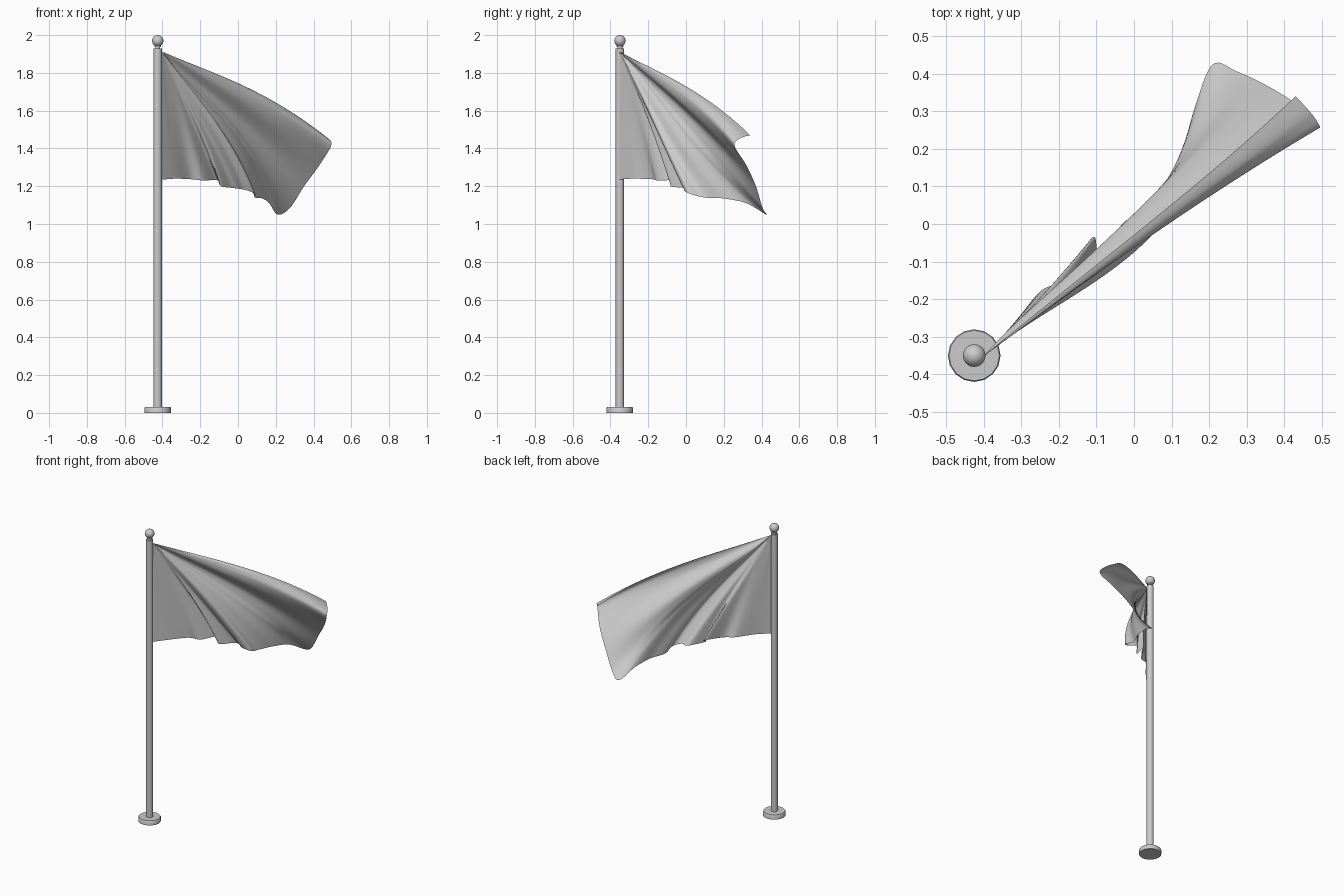
import bpy, bmesh, math
from mathutils import Vector

if "Cube" in bpy.data.objects:
    bpy.data.objects.remove(bpy.data.objects["Cube"])

PX, PY = -0.425, -0.35


def finish(bm, name, angle=40):
    me = bpy.data.meshes.new(name)
    bm.to_mesh(me)
    bm.free()
    ob = bpy.data.objects.new(name, me)
    bpy.context.collection.objects.link(ob)
    bpy.context.view_layer.objects.active = ob
    bpy.ops.object.select_all(action='DESELECT')
    ob.select_set(True)
    bpy.ops.object.shade_smooth_by_angle(angle=math.radians(angle))
    return ob


def lathe(name, profile, sides):
    """Revolve a (radius, z) profile around the pole axis."""
    bm = bmesh.new()
    rings = []
    for r, z in profile:
        rings.append([bm.verts.new((PX + r * math.cos(2 * math.pi * i / sides),
                                    PY + r * math.sin(2 * math.pi * i / sides), z))
                      for i in range(sides)])
    for a, b in zip(rings, rings[1:]):
        for i in range(sides):
            j = (i + 1) % sides
            bm.faces.new((a[i], a[j], b[j], b[i]))
    bm.faces.new(rings[0][::-1])
    bm.faces.new(rings[-1])
    finish(bm, name)


# Base disc, pole with collar, and ball finial
lathe("base", [(0.07, 0), (0.07, 0.027), (0.067, 0.031)], 16)
lathe("pole", [(0.022, 0.03), (0.022, 1.93)], 24)
lathe("collar", [(0.013, 1.928), (0.013, 1.936), (0.018, 1.938), (0.018, 1.943), (0.012, 1.95)], 24)
bm = bmesh.new()
bmesh.ops.create_uvsphere(bm, u_segments=24, v_segments=16, radius=0.03)
bmesh.ops.translate(bm, verts=bm.verts, vec=(PX, PY, 1.97))
finish(bm, "ball_finial", 60)

# Flag: folds fan out from the upper hoist corner to the rim of the cloth.
# Each rim point: x, y, z, bulge towards the front, bulge upwards
CORNER = Vector((-0.40, -0.352, 1.912))
FRONT = Vector((0.6, -0.8, 0))
RIM = [
    (-0.40, -0.355, 1.235, 0, 0),
    (-0.33, -0.28, 1.24, 0, 0),
    (-0.25, -0.18, 1.237, 0, 0.01),
    (-0.18, -0.145, 1.23, 0, 0.02),
    (-0.11, -0.035, 1.232, 0, 0.02),
    (-0.09, -0.08, 1.20, 0.01, 0.02),
    (-0.02, 0.01, 1.19, 0.01, 0.02),
    (0.04, -0.01, 1.18, 0.02, 0.03),
    (0.09, 0.02, 1.16, 0.03, 0.04),
    (0.09, 0.10, 1.14, 0.04, 0.04),
    (0.13, 0.20, 1.135, 0.06, 0.05),
    (0.165, 0.32, 1.11, 0.08, 0.05),
    (0.21, 0.425, 1.05, 0.09, 0.05),
    (0.275, 0.405, 1.085, 0.05, 0.05),
    (0.35, 0.37, 1.20, 0.01, 0.04),
    (0.43, 0.32, 1.31, 0.02, 0.04),
    (0.493, 0.257, 1.415, 0.0, 0.04),
    (0.475, 0.29, 1.455, 0.0, 0.045),
    (0.43, 0.34, 1.47, 0.01, 0.05),
]
LAST = len(RIM) - 1


def rim_at(s):
    """Catmull-Rom interpolation of the rim table."""
    i = min(int(s), LAST - 1)
    t = s - i
    p = [RIM[max(0, min(LAST, i + k))] for k in (-1, 0, 1, 2)]
    return [0.5 * (2 * b + (c - a) * t + (2 * a - 5 * b + 4 * c - d) * t * t
                   + (3 * b - a - 3 * c + d) * t ** 3) for a, b, c, d in zip(*p)]


def calm_at(s):
    """Rim averaged over one fold, so the cloth is calmer near the corner."""
    w = min(1.3, s, LAST - s)
    q = [rim_at(s + w * k / 4) for k in range(-4, 5)]
    return Vector([sum(c) / 9 for c in zip(*q)][:3])


STEP, NT = 8, 48
bm = bmesh.new()
tip = bm.verts.new(CORNER)
rays = []
for k in range(LAST * STEP + 1):
    s = k / STEP
    x, y, z, n, up = rim_at(s)
    calm, edge = calm_at(s), Vector((x, y, z))
    ray = []
    for j in range(1, NT + 1):
        t = j / NT
        bulge = 6.75 * t * t * (1 - t)
        rise = 0.6 * bulge + 1.6 * t * (1 - t)
        end = calm.lerp(edge, t ** 1.5)
        p = CORNER.lerp(end, t) + FRONT * n * bulge
        p.z += up * rise
        ray.append(bm.verts.new(p))
    rays.append(ray)
for a, b in zip(rays, rays[1:]):
    bm.faces.new((tip, a[0], b[0]))
    for j in range(NT - 1):
        bm.faces.new((a[j], a[j + 1], b[j + 1], b[j]))
finish(bm, "flag", 80)
